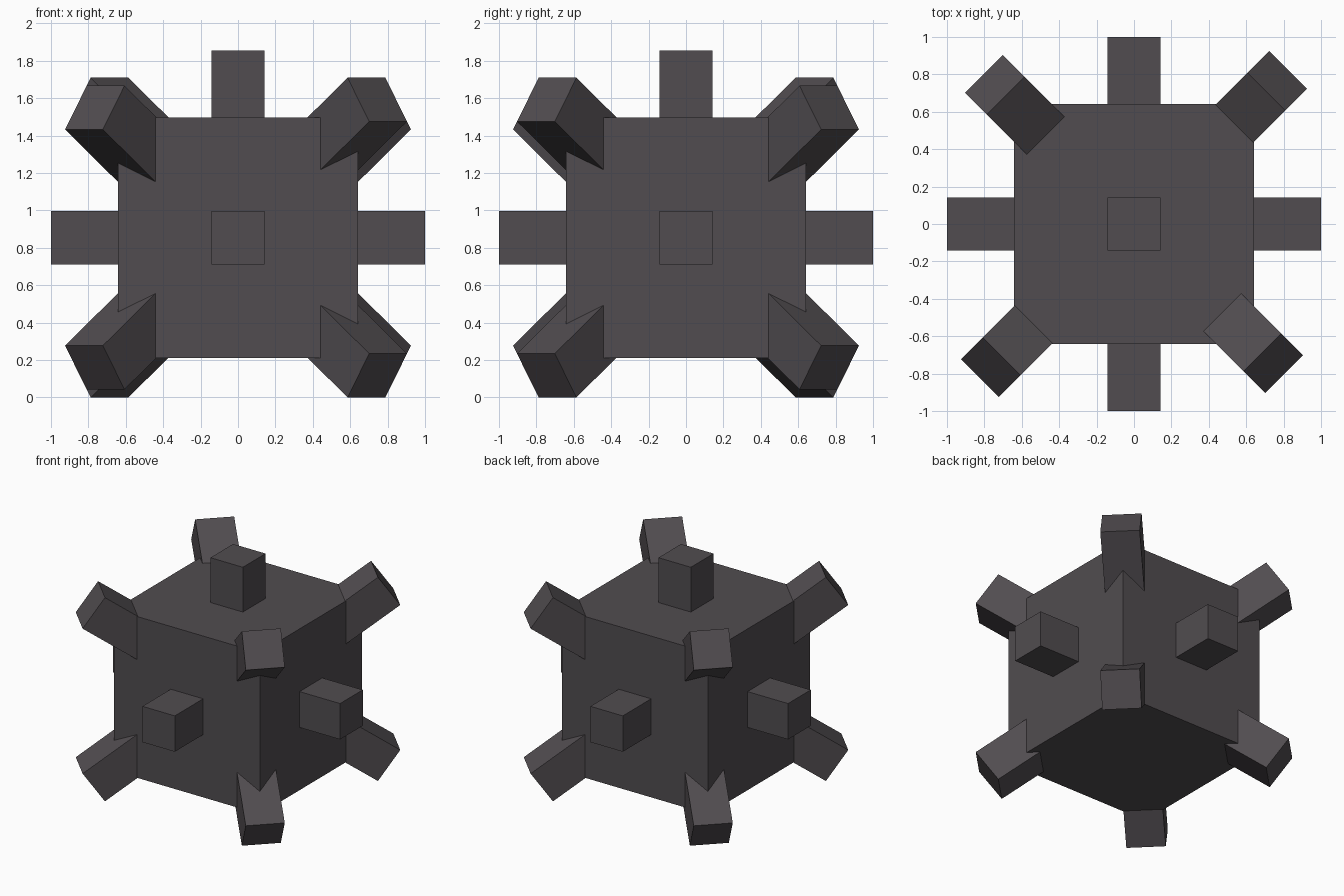
import bpy
import math
from mathutils import Matrix, Vector

if "Cube" in bpy.data.objects:
    bpy.data.objects.remove(bpy.data.objects["Cube"])

UNIT = 1 / 14                 # the model sits on a 14-units-per-metre lattice
CENTRE = Vector((0, 0, 0.8545))

iron = bpy.data.materials.new("dark iron")
iron.diffuse_color = (0.082, 0.073, 0.080, 1)
iron.use_nodes = True
iron.node_tree.nodes["Principled BSDF"].inputs["Base Color"].default_value = iron.diffuse_color


def box(name, low, high, matrix):
    """Box from local corner to local corner, placed by a matrix."""
    bpy.ops.mesh.primitive_cube_add(size=1)
    ob = bpy.context.object
    ob.name = name
    low, high = Vector(low), Vector(high)
    ob.data.transform(matrix @ Matrix.Translation((low + high) / 2)
                      @ Matrix.Diagonal((*(high - low), 1)))
    ob.location = CENTRE
    ob.data.materials.append(iron)
    return ob


def rod(name, azimuth, pitch, start, end, drop=0.0):
    """Square rod pointing outward; drop shifts it across its axis."""
    h = 2 * UNIT
    turn = (Matrix.Rotation(math.radians(azimuth), 4, 'Z')
            @ Matrix.Rotation(math.radians(-pitch), 4, 'Y'))
    return box(name, (start, -h, -h - drop), (end, h, h - drop), turn)


# Main cube
s = 9 * UNIT
box("body", (-s, -s, -s), (s, s, s), Matrix.Identity(4))

# Straight rods on the four sides and the top (none underneath)
for side, angle in (("right", 0), ("back", 90), ("left", 180), ("front", 270)):
    rod(side + "_rod", angle, 0, 0.5, 1.0)
rod("top_rod", 0, 90, 0.5, 1.0)

# Corner rods: one diagonal pair sits slightly closer to the middle height
for corner, angle, shift in (("back_right", 45, 0.052), ("back_left", 135, 0),
                             ("front_left", 225, 0.052), ("front_right", 315, 0)):
    for level, sign in (("upper", 1), ("lower", -1)):
        rod(f"{level}_{corner}_rod", angle, sign * 35, 0.6, 18 * UNIT, sign * shift)
